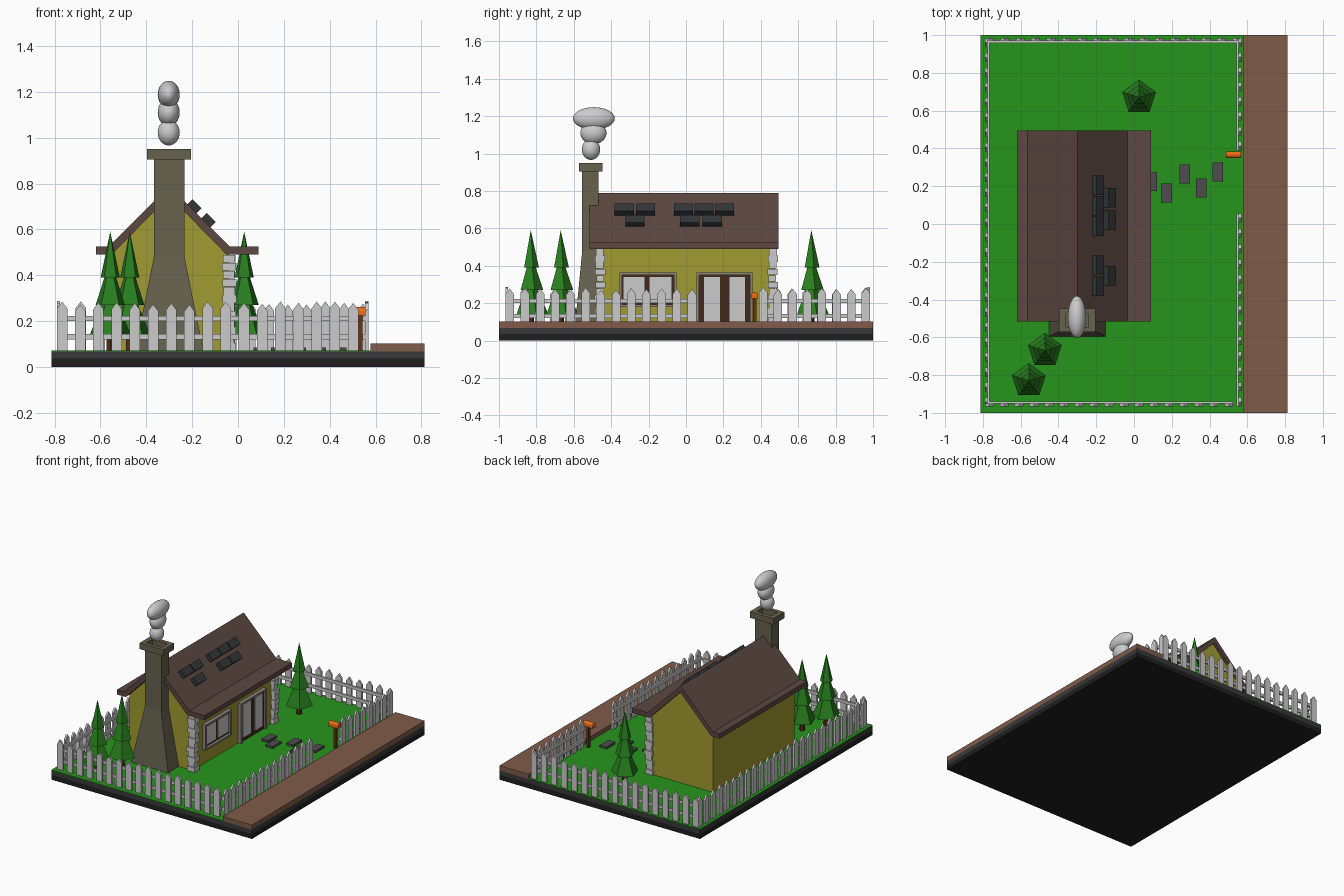
import bpy, bmesh, math, random
from mathutils import Matrix, Vector

if "Cube" in bpy.data.objects:
    bpy.data.objects.remove(bpy.data.objects["Cube"])

random.seed(4)
G = 0.07  # ground level


def finish(name, bm, color=None):
    """Turn a bmesh into a named object; colour is given in sRGB."""
    bmesh.ops.recalc_face_normals(bm, faces=bm.faces)
    me = bpy.data.meshes.new(name)
    bm.to_mesh(me)
    bm.free()
    ob = bpy.data.objects.new(name, me)
    bpy.context.collection.objects.link(ob)
    if color:
        key = "mat_%d_%d_%d" % tuple(int(c * 255) for c in color)
        mat = bpy.data.materials.get(key) or bpy.data.materials.new(key)
        mat.diffuse_color = (*[((c + .055) / 1.055) ** 2.4 for c in color], 1)
        mat.use_nodes = True
        mat.node_tree.nodes["Principled BSDF"].inputs["Base Color"].default_value = mat.diffuse_color
        me.materials.append(mat)
    return ob


def add_box(bm, x0, x1, y0, y1, z0, z1):
    m = Matrix.Translation(((x0 + x1) / 2, (y0 + y1) / 2, (z0 + z1) / 2))
    bmesh.ops.create_cube(bm, size=1, matrix=m @ Matrix.Diagonal((x1 - x0, y1 - y0, z1 - z0, 1)))


def boxes(name, items, color=None):
    bm = bmesh.new()
    for b in items:
        add_box(bm, *b)
    return finish(name, bm, color)


def loft(bm, rings):
    vs = [[bm.verts.new(p) for p in ring] for ring in rings]
    for a, b in zip(vs, vs[1:]):
        for i in range(len(a)):
            k = (i + 1) % len(a)
            bm.faces.new((a[i], a[k], b[k], b[i]))
    bm.faces.new(vs[0])
    bm.faces.new(vs[-1])


def add_prism(bm, pts, direction):
    d = Vector(direction)
    loft(bm, [pts, [Vector(p) + d for p in pts]])


def xz_prism(name, profile, y0, y1, color):
    bm = bmesh.new()
    add_prism(bm, [(x, y0, z) for x, z in profile], (0, y1 - y0, 0))
    return finish(name, bm, color)


# Ground layers and road
boxes("base_plate", [(-.813, .813, -1, 1, 0, .036)], (0.12, 0.12, 0.12))
boxes("soil_layer", [(-.813, .813, -1, 1, .036, .068)], (0.22, 0.22, 0.22))
boxes("lawn", [(-.813, .58, -1, 1, .067, G + .001)], (0.15, 0.585, 0.107))
boxes("road", [(.578, .813, -1, 1, .067, .102)], (0.50, 0.36, 0.29))

# House body and roof
xz_prism("house_walls", [(-.55, G), (-.04, G), (-.04, .505), (-.295, .76), (-.55, .505)],
         -.47, .475, (0.63, 0.61, 0.19))
xz_prism("roof", [(-.62, .525), (-.565, .525), (-.30, .79), (-.035, .525), (.09, .525),
                  (.09, .49), (-.05, .49), (-.30, .745), (-.55, .49), (-.62, .49)],
         -.515, .495, (0.36, 0.28, 0.255))

# Raised roof tiles on the road side
bm = bmesh.new()
tiles = [(-.19, .70, y) for y in (-.33, -.217, -.013, .096, .206)]
tiles += [(-.128, .64, y) for y in (-.273, .02, .14)]
for x, z, y in tiles:
    m = Matrix.Translation((x, y, z)) @ Matrix.Rotation(math.radians(45), 4, 'Y')
    bmesh.ops.create_cube(bm, size=1, matrix=m @ Matrix.Diagonal((.056, .103, .034, 1)))
finish("roof_tiles", bm, (0.20, 0.21, 0.215))

# Corner stones
for name, yc in (("front_corner_stones", -.46), ("back_corner_stones", .463)):
    items = []
    for i in range(12):
        a = .006 if i % 2 else 0
        j = random.uniform(-.003, .003)
        items.append((-.07 + a + j, -.008 - a + j, yc - .027 + a + j, yc + .027 - a + j,
                      G + i * .035, G + i * .035 + .034))
    boxes(name, items)

# Chimney: rectangular rings lofted up, over the cap and down the flue
rings = [(G, .15, -.595, -.46), (.25, .113, -.577, -.46), (.48, .067, -.555, -.468),
         (.905, .067, -.555, -.468), (.905, .096, -.573, -.447), (.95, .096, -.573, -.447),
         (.95, .06, -.545, -.477), (.88, .06, -.545, -.477)]
bm = bmesh.new()
loft(bm, [[(-.30 + sx * h, y, z) for sx, y in ((-1, y0), (1, y0), (1, y1), (-1, y1))]
          for z, h, y0, y1 in rings])
finish("chimney", bm, (0.40, 0.385, 0.305))

# Smoke puffs
for i, (y, z, ry, rz) in enumerate([(-.508, 1.022, .049, .056), (-.495, 1.11, .07, .06), (-.493, 1.188, .112, .06)]):
    bm = bmesh.new()
    m = Matrix.Translation((-.302, y, z)) @ Matrix.Diagonal((.048, ry, rz, 1))
    bmesh.ops.create_uvsphere(bm, u_segments=32, v_segments=16, radius=1, matrix=m)
    for f in bm.faces:
        f.smooth = True
    finish("smoke_puff_%d" % (i + 1), bm)


# Door and window: trim, wooden panel, glass panes
def opening(name, y0, y1, z0, z1, panes, sill):
    t = .014
    trim = [(-.045, -.014, y0, y0 + t, z0, z1), (-.045, -.014, y1 - t, y1, z0, z1),
            (-.045, -.014, y0 + t, y1 - t, z1 - t, z1)]
    if sill:
        trim.append((-.045, -.010, y0 + t, y1 - t, z0, z0 + t))
    boxes(name + "_trim", trim, (0.55, 0.53, 0.50))
    boxes(name + "_panel", [(-.045, -.029, y0 + t, y1 - t, z0, z1 - t)], (0.26, 0.16, 0.11))
    boxes(name + "_glass", [(-.04, -.024, a, b, z0 + .03, z1 - .024) for a, b in panes])


opening("door", .056, .355, G, .365, [(.095, .183), (.232, .315)], False)
opening("window", -.355, -.05, .18, .365, [(-.333, -.222), (-.195, -.077)], True)

# Pentagonal fir trees
for i, (x, y) in enumerate([(.027, .67), (-.472, -.67), (-.557, -.83)]):
    bm = bmesh.new()
    for z0, z1, r in ((.14, .36, .094), (.27, .47, .067), (.39, .59, .044)):
        m = Matrix.Translation((x, y, (z0 + z1) / 2))
        bmesh.ops.create_cone(bm, cap_ends=True, segments=5, radius1=r, radius2=0, depth=z1 - z0, matrix=m)
    finish("tree_leaves_%d" % (i + 1), bm, (0.16, 0.50, 0.12))
    bm = bmesh.new()
    bmesh.ops.create_cone(bm, cap_ends=True, segments=6, radius1=.02, radius2=.016, depth=.1,
                          matrix=Matrix.Translation((x, y, G + .045)))
    finish("tree_trunk_%d" % (i + 1), bm, (0.33, 0.17, 0.08))


# Picket fence run from a to b; rails sit on the inner (left-hand) side
def fence(name, a, b):
    a, b = Vector((*a, 0)), Vector((*b, 0))
    d = (b - a).normalized()
    n = Vector((-d.y, d.x, 0))
    length = (b - a).length
    bm = bmesh.new()
    w = .023
    count = round((length - 2 * w) / .08)
    for i in range(count + 1):
        c = a + d * (w + (length - 2 * w) * i / count)
        h = random.uniform(-.012, .004)
        prof = [(-w, G), (w, G), (w, .253 + h), (0, .283 + h), (-w, .253 + h)]
        add_prism(bm, [c + d * s + Vector((0, 0, z)) for s, z in prof], n * .014)
    for z in (.12, .2):
        p = a + n * .014
        q = Vector((0, 0, z))
        up = Vector((0, 0, .023))
        add_prism(bm, [p + q, p + n * .012 + q, p + n * .012 + q + up, p + q + up], d * length)
    finish(name, bm)


L, R, F, B = -.79, .568, -.965, .985
fence("front_fence", (L, F), (.525, F))
fence("right_fence_near", (R, F), (R, .055))
fence("right_fence_far", (R, .39), (R, B))
fence("back_fence", (R, B), (L, B))
fence("left_fence", (L, B), (L, F))

# Stepping stones
boxes("stepping_stones", [(x - .028, x + .028, y - .05, y + .05, G, .086) for x, y in
                          [(.095, .225), (.172, .165), (.269, .265), (.355, .19), (.444, .275)]],
      (0.31, 0.30, 0.31))

# Mailbox: post and round-topped box
boxes("mailbox_post", [(.525, .543, .357, .376, G, .226)], (0.42, 0.19, 0.09))
bm = bmesh.new()
prof = [(-.018, .224), (.018, .224)] + [(.018 * math.cos(t * math.pi / 6), .243 + .018 * math.sin(t * math.pi / 6))
                                        for t in range(7)]
add_prism(bm, [(.487, .367 + y, z) for y, z in prof], (.08, 0, 0))
finish("mailbox", bm, (0.93, 0.43, 0.10))
